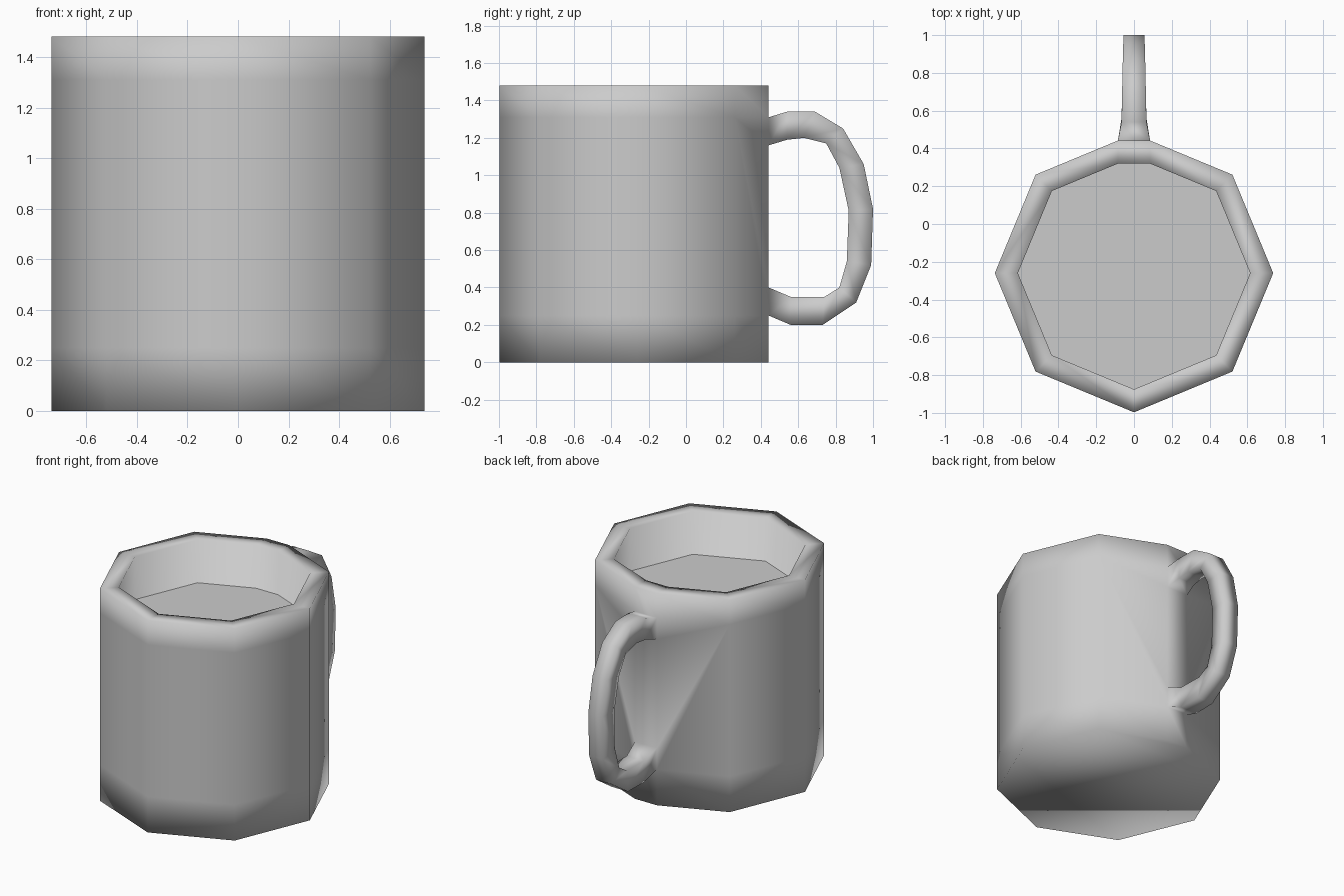
import bpy, bmesh, math

cube = bpy.data.objects.get("Cube")
if cube:
    bpy.data.objects.remove(cube)

CENTRE_Y, HEIGHT = -0.26, 1.48
OUTER, INNER = 0.737, 0.615
HALF_STRIP = 0.085          # half width of the flat strip behind the handle
DRINK_Z = 1.18

grey = bpy.data.materials.new("light grey")
grey.use_nodes = True
grey.diffuse_color = (0.6, 0.6, 0.6, 1)
grey.node_tree.nodes["Principled BSDF"].inputs["Base Color"].default_value = grey.diffuse_color


def outline(radius):
    """Octagon whose back corner is cut flat; starts and ends on the strip."""
    cut_y = CENTRE_Y + radius - HALF_STRIP * math.tan(math.pi / 8)
    corners = [(radius * math.cos(a), CENTRE_Y + radius * math.sin(a))
               for a in (math.radians(90 - 45 * i) for i in range(1, 8))]
    return [(HALF_STRIP, cut_y)] + corners + [(-HALF_STRIP, cut_y)]


def ring(bm, radius, z):
    return [bm.verts.new((x, y, z)) for x, y in outline(radius)]


def bridge(bm, a, b, closed=True):
    n = len(a)
    for i in range(n if closed else n - 1):
        j = (i + 1) % n
        bm.faces.new((a[i], a[j], b[j], b[i]))


def finish(bm, name, smooth):
    bmesh.ops.recalc_face_normals(bm, faces=bm.faces)
    for f in bm.faces:
        f.smooth = smooth
    mesh = bpy.data.meshes.new(name)
    bm.to_mesh(mesh)
    bm.free()
    mesh.materials.append(grey)
    obj = bpy.data.objects.new(name, mesh)
    bpy.context.collection.objects.link(obj)


# Mug body: outer wall, rim, inner wall and inner floor
bm = bmesh.new()
base, low, high, top = [ring(bm, OUTER, z) for z in (0, 0.25, 1.31, HEIGHT)]
lip, floor = ring(bm, INNER, HEIGHT), ring(bm, INNER, 0.15)
for a, b in ((base, low), (high, top), (top, lip), (lip, floor)):
    bridge(bm, a, b)
bm.faces.new(base)
bm.faces.new(floor)

# Middle wall, with extra corners on the strip where the handle joins
bridge(bm, low[1:-1], high[1:-1], closed=False)
strip_y = outline(OUTER)[0][1]
joints = {}
for end, inner_end, sx in ((0, 1, 1), (-1, -2, -1)):
    lower = bm.verts.new((sx * HALF_STRIP, strip_y, 0.40))
    upper = bm.verts.new((sx * HALF_STRIP, strip_y, 1.16))
    joints[sx] = (lower, upper)
    bm.faces.new((low[inner_end], high[inner_end], high[end], upper, lower, low[end]))
bm.faces.new((joints[1][0], joints[1][1], joints[-1][1], joints[-1][0]))

# Handle: square sections as half width, outer (y, z), inner (y, z)
sections = [
    (0.066, (0.54, 1.34), (0.54, 1.19)),
    (0.063, (0.69, 1.34), (0.63, 1.20)),
    (0.060, (0.84, 1.25), (0.75, 1.17)),
    (0.057, (0.95, 1.06), (0.82, 1.04)),
    (0.055, (1.00, 0.82), (0.87, 0.81)),
    (0.055, (0.99, 0.52), (0.86, 0.54)),
    (0.058, (0.91, 0.32), (0.82, 0.40)),
    (0.062, (0.73, 0.20), (0.74, 0.35)),
    (0.066, (0.56, 0.20), (0.56, 0.35)),
]
previous = [high[0], high[-1], joints[-1][1], joints[1][1]]
for w, (oy, oz), (iy, iz) in sections:
    current = [bm.verts.new(p) for p in
               ((w, oy, oz), (-w, oy, oz), (-w, iy, iz), (w, iy, iz))]
    bridge(bm, previous, current)
    previous = current
bridge(bm, previous, [low[0], low[-1], joints[-1][0], joints[1][0]])
finish(bm, "mug", True)

# Flat surface of the drink
bm = bmesh.new()
bm.faces.new(ring(bm, INNER, DRINK_Z))
finish(bm, "drink_surface", False)
